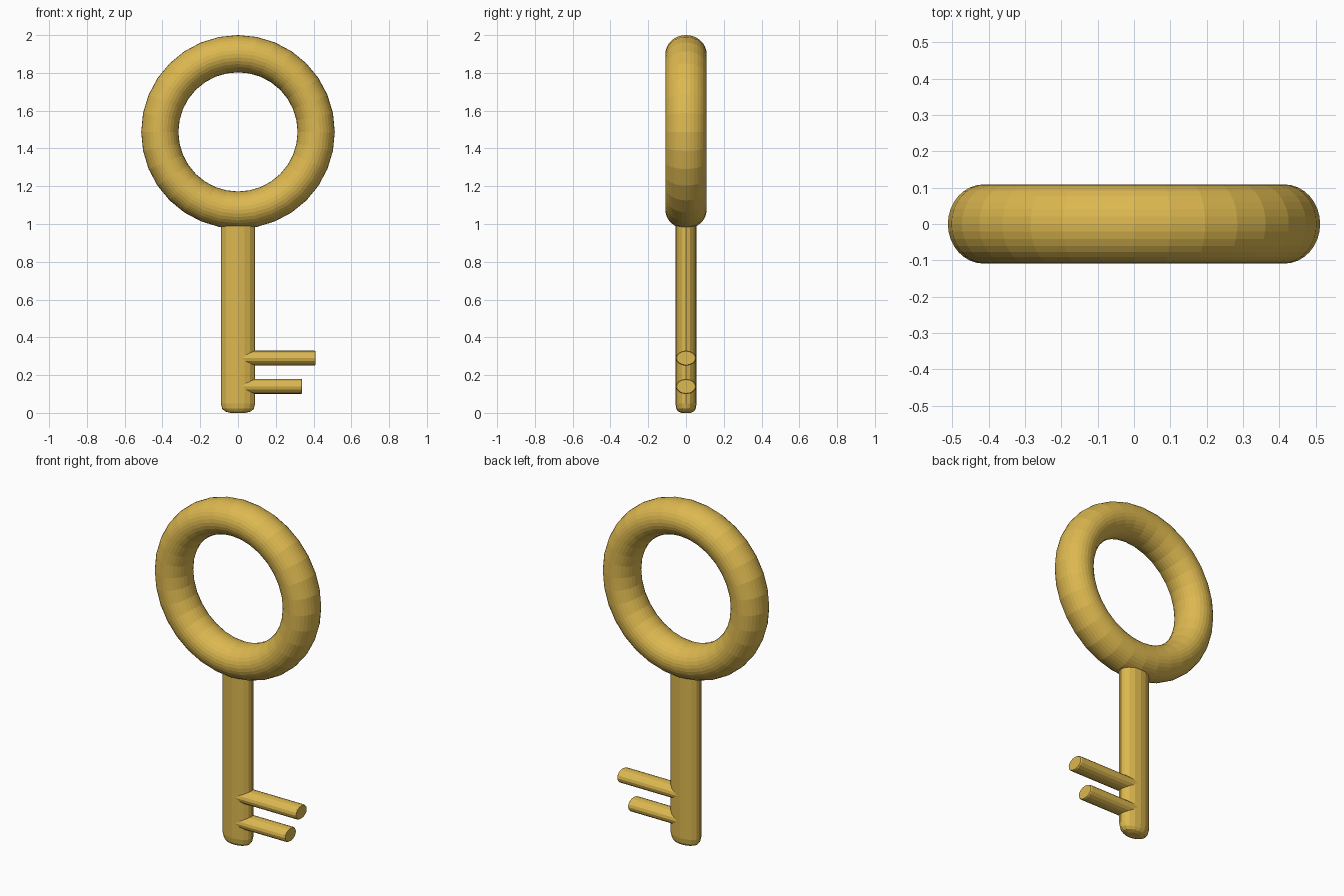
import bpy, bmesh, math
from mathutils import Matrix

if "Cube" in bpy.data.objects:
    bpy.data.objects.remove(bpy.data.objects["Cube"])

brass = bpy.data.materials.new("brass")
brass.diffuse_color = (0.72, 0.48, 0.08, 1)
brass.use_nodes = True
brass.node_tree.nodes["Principled BSDF"].inputs["Base Color"].default_value = brass.diffuse_color


def finish(name, bm):
    bmesh.ops.recalc_face_normals(bm, faces=bm.faces)
    mesh = bpy.data.meshes.new(name)
    bm.to_mesh(mesh)
    bm.free()
    mesh.materials.append(brass)
    obj = bpy.data.objects.new(name, mesh)
    bpy.context.collection.objects.link(obj)
    return obj


def oval_rod(name, rx, ry, stations, matrix, sides=16):
    """Stack of ovals along local z; stations are (z, scale)."""
    bm = bmesh.new()
    rings = []
    for z, s in stations:
        rings.append([bm.verts.new((rx * s * math.cos(2 * math.pi * i / sides),
                                    ry * s * math.sin(2 * math.pi * i / sides), z))
                      for i in range(sides)])
    for a, b in zip(rings, rings[1:]):
        for i in range(sides):
            j = (i + 1) % sides
            bm.faces.new((a[i], a[j], b[j], b[i]))
    bm.faces.new(rings[0])
    bm.faces.new(rings[-1])
    bm.transform(matrix)
    return finish(name, bm)


# Ring handle: torus with a slightly oval tube
bm = bmesh.new()
N, M = 32, 32
grid = []
for i in range(N):
    a = 2 * math.pi * i / N
    row = []
    for j in range(M):
        t = 2 * math.pi * j / M
        r = 0.414 + 0.0985 * math.cos(t)
        row.append(bm.verts.new((r * math.sin(a), 0.109 * math.sin(t),
                                 1.4875 + r * math.cos(a))))
    grid.append(row)
for i in range(N):
    for j in range(M):
        k, l = (i + 1) % N, (j + 1) % M
        bm.faces.new((grid[i][j], grid[k][j], grid[k][l], grid[i][l]))
finish("ring_handle", bm)

# Shaft with rounded foot
oval_rod("shaft", 0.091, 0.056,
         [(0, 0.45), (0.008, 0.76), (0.022, 0.92), (0.05, 1), (1.06, 1)],
         Matrix.Identity(4))

# Teeth pointing to +x, ends slightly eased
for name, z, end in (("upper_tooth", 0.29, 0.41), ("lower_tooth", 0.14, 0.34)):
    oval_rod(name, 0.04, 0.054,
             [(0, 1), (end - 0.006, 1), (end, 0.92)],
             Matrix.Translation((0, 0, z)) @ Matrix.Rotation(math.pi / 2, 4, 'Y'))
